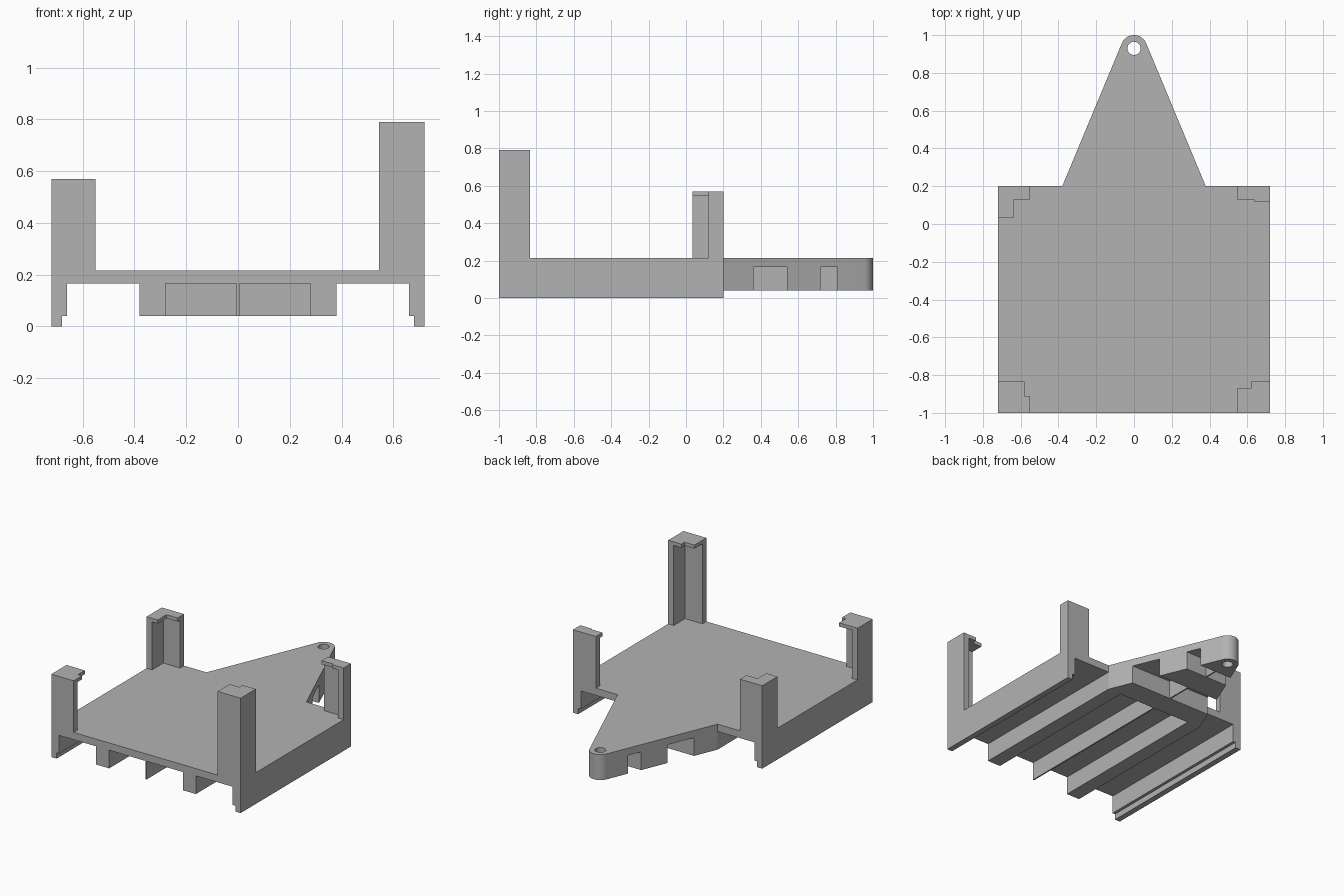
import bpy, bmesh, math

cube = bpy.data.objects.get("Cube")
if cube:
    bpy.data.objects.remove(cube, do_unlink=True)

grey = bpy.data.materials.new("plain_grey")
grey.use_nodes = True
GREY = (0.45, 0.45, 0.45, 1)
grey.diffuse_color = GREY
grey.node_tree.nodes["Principled BSDF"].inputs["Base Color"].default_value = GREY


def prism(name, points, vector):
    """Extrude a closed 3D polygon along a vector."""
    bm = bmesh.new()
    face = bm.faces.new([bm.verts.new(p) for p in points])
    out = bmesh.ops.extrude_face_region(bm, geom=[face])
    moved = [g for g in out["geom"] if isinstance(g, bmesh.types.BMVert)]
    bmesh.ops.translate(bm, verts=moved, vec=vector)
    bmesh.ops.recalc_face_normals(bm, faces=bm.faces)
    mesh = bpy.data.meshes.new(name)
    bm.to_mesh(mesh)
    bm.free()
    mesh.materials.append(grey)
    obj = bpy.data.objects.new(name, mesh)
    bpy.context.collection.objects.link(obj)
    return obj


def upright(name, outline, low, high):
    return prism(name, [(x, y, low) for x, y in outline], (0, 0, high - low))


def cut(target, cutter):
    cutter.hide_render = True
    cutter.hide_viewport = True
    mod = target.modifiers.new(cutter.name, 'BOOLEAN')
    mod.operation = 'DIFFERENCE'
    mod.solver = 'EXACT'
    mod.object = cutter


FRONT, BACK, SIDE = -1.0, 0.2, 0.72
LOW, UNDER, DECK = 0.04, 0.165, 0.215

# Tray: deck, stepped side rails and ribs as one section swept front to back
half = [(0.005, LOW), (0.005, UNDER), (0.28, UNDER), (0.28, LOW),
        (0.38, LOW), (0.38, UNDER), (0.66, UNDER), (0.66, LOW),
        (0.68, LOW), (0.68, 0), (SIDE, 0), (SIDE, DECK)]
section = half + [(-x, z) for x, z in reversed(half)]
prism("ribbed_tray", [(x, FRONT, z) for x, z in section], (0, BACK - FRONT, 0))

# Tapered tail, rounded around the hole at its tip
HOLE_Y, TIP_R, ROOT_X = 0.93, 0.07, 0.38
drop = HOLE_Y - BACK
start = math.acos(TIP_R / math.hypot(ROOT_X, drop)) - math.atan2(drop, ROOT_X)
STEPS = 24
arc = [start + (math.pi - 2 * start) * i / STEPS for i in range(STEPS + 1)]
outline = [(ROOT_X, BACK)]
outline += [(TIP_R * math.cos(a), HOLE_Y + TIP_R * math.sin(a)) for a in arc]
outline += [(-ROOT_X, BACK)]
tail = upright("tapered_tail", outline, LOW, DECK)

# Hole and the side slots that leave a thin centre web
circle = [2 * math.pi * i / 32 for i in range(32)]
cut(tail, upright("hole_cutter", [(0.035 * math.cos(a), HOLE_Y + 0.035 * math.sin(a))
                                  for a in circle], -0.1, 0.4))
for side, label in ((1, "left"), (-1, "right")):
    for y0, y1, place in ((0.36, 0.54, "front"), (0.72, 0.81, "back")):
        a, b = side * 0.005, side * 0.6
        cut(tail, upright(f"{label}_{place}_slot_cutter",
                          [(a, y0), (b, y0), (b, y1), (a, y1)], -0.1, UNDER))

# Corner posts: thin L-shaped walls under a wider overhanging cap
WALL, CAP = 0.042, 0.025


def corner_post(name, sx, y_edge, sy, top, width, depth, step_x, step_y):
    """width and depth are the arms; step_x and step_y the cap's inner corner."""
    def ell(ix, iy):
        pts = [(0, 0), (width, 0), (width, iy), (ix, iy), (ix, depth), (0, depth)]
        return [(sx * (SIDE - u), y_edge + sy * v) for u, v in pts]
    upright(name + "_post", ell(WALL, WALL), DECK, top - CAP)
    upright(name + "_post_cap", ell(step_x, step_y), top - CAP, top)


corner_post("front_left", 1, FRONT, 1, 0.79, 0.175, 0.165, 0.10, 0.13)
corner_post("front_right", -1, FRONT, 1, 0.57, 0.17, 0.165, 0.14, 0.09)
corner_post("back_left", 1, BACK, -1, 0.57, 0.175, 0.08, 0.085, 0.07)
corner_post("back_right", -1, BACK, -1, 0.57, 0.17, 0.165, 0.085, 0.07)

# Smooth only the rounded tip and hole
bpy.ops.object.select_all(action='DESELECT')
tail.select_set(True)
bpy.context.view_layer.objects.active = tail
bpy.ops.object.shade_smooth_by_angle(angle=math.radians(30))
